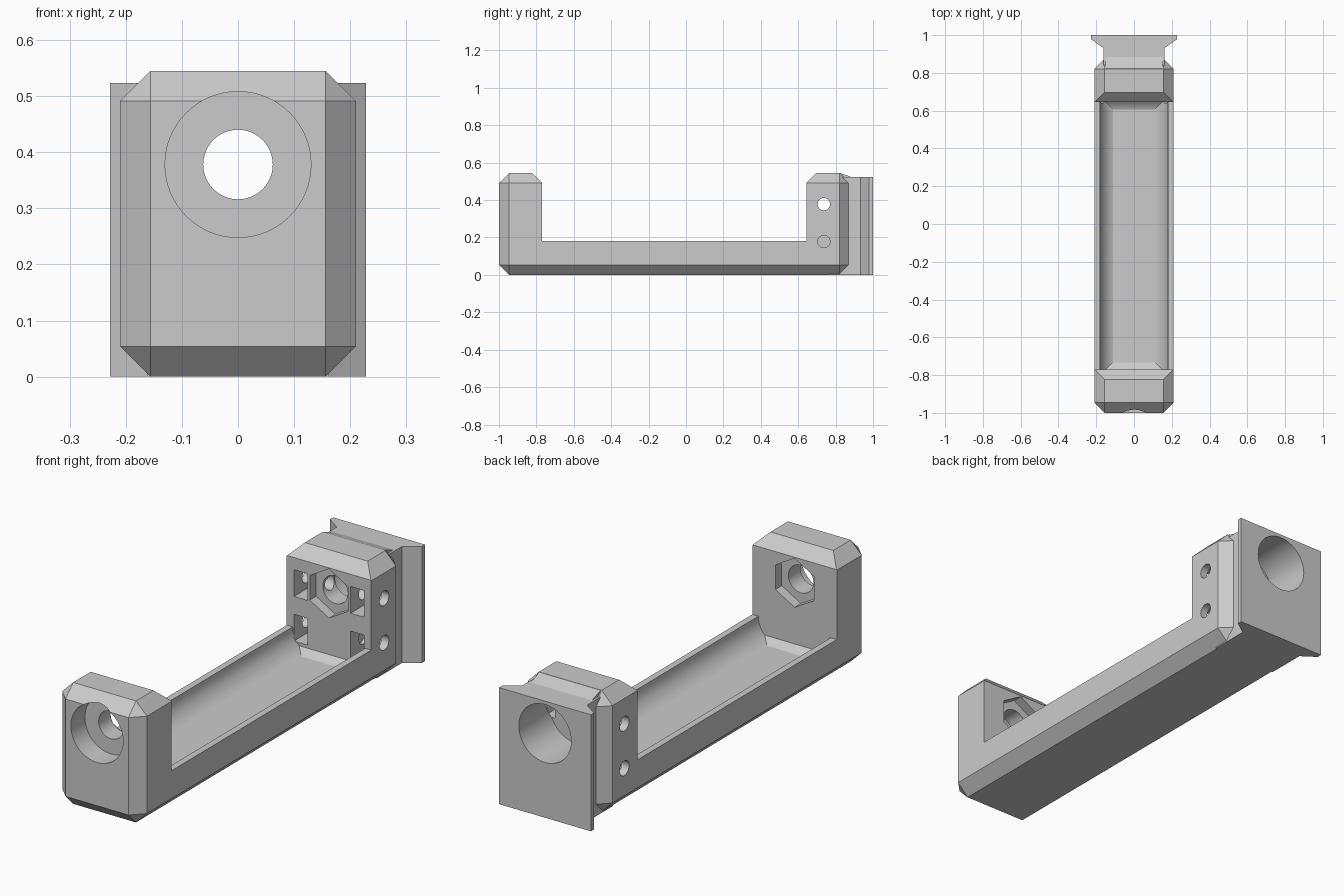
import bpy, bmesh, math
from mathutils import Vector

if "Cube" in bpy.data.objects:
    bpy.data.objects.remove(bpy.data.objects["Cube"])

grey = bpy.data.materials.new("plain grey")
grey.diffuse_color = (0.6, 0.6, 0.6, 1)
grey.use_nodes = True
grey.node_tree.nodes["Principled BSDF"].inputs["Base Color"].default_value = grey.diffuse_color


def to_object(name, bm):
    bmesh.ops.recalc_face_normals(bm, faces=bm.faces)
    mesh = bpy.data.meshes.new(name)
    bm.to_mesh(mesh)
    bm.free()
    mesh.materials.append(grey)
    ob = bpy.data.objects.new(name, mesh)
    bpy.context.collection.objects.link(ob)
    return ob


def prism(name, points, lo, hi, axis):
    """Extrude a 2D outline along an axis; outline is in the other two axes in order."""
    def place(p, d):
        v = list(p)
        v.insert(axis, d)
        return Vector(v)
    bm = bmesh.new()
    a = [bm.verts.new(place(p, lo)) for p in points]
    b = [bm.verts.new(place(p, hi)) for p in points]
    n = len(points)
    bm.faces.new(a)
    bm.faces.new(b)
    for i in range(n):
        j = (i + 1) % n
        bm.faces.new((a[i], a[j], b[j], b[i]))
    return to_object(name, bm)


def ring(u, v, r, sides, turn=0.0):
    return [(u + r * math.cos(turn + 2 * math.pi * i / sides),
             v + r * math.sin(turn + 2 * math.pi * i / sides)) for i in range(sides)]


def combine(target, tool, operation):
    mod = target.modifiers.new("shape", 'BOOLEAN')
    mod.operation, mod.solver, mod.object = operation, 'EXACT', tool
    bpy.context.view_layer.objects.active = target
    bpy.ops.object.modifier_apply(modifier=mod.name)
    bpy.data.objects.remove(tool, do_unlink=True)


Y0, Y1 = -0.77, 0.645          # inner faces of the two posts

# chamfered block for the whole handle
bm = bmesh.new()
bmesh.ops.create_cube(bm, size=1)
for v in bm.verts:
    v.co = Vector((v.co.x * 0.42, v.co.y * 1.875 - 0.0625, (v.co.z + 0.5) * 0.545))
bmesh.ops.bevel(bm, geom=bm.edges[:], offset=0.054, segments=1,
                affect='EDGES', profile=0.5)
body = to_object("handle_body", bm)

# gap between the two posts, flared at the top for the inner chamfers
combine(body, prism("gap", [(Y0, 0.18), (Y1, 0.18), (Y1, 0.493), (Y1 + 0.072, 0.565),
                            (Y1 + 0.072, 0.7), (Y0 - 0.072, 0.7), (Y0 - 0.072, 0.565),
                            (Y0, 0.493)], -0.4, 0.4, 0), 'DIFFERENCE')

# trough with curved walls that meet the floor at an angle, cut off at the posts
START = math.radians(20)
R = 0.07 / (1 - math.sin(START))
levels = []
for i in range(13):
    a = START + (math.pi / 2 - START) * i / 12
    levels.append((R * (math.sin(a) - math.sin(START)), 0.18 - R * math.cos(a)))
for d in (0.038,):             # height where the end slopes reach the posts
    levels.append((d, 0.18 - math.sqrt(R * R - (d + R * math.sin(START)) ** 2)))
levels.append((0.07, 0.25))
bm = bmesh.new()
for d, z in levels:
    for sx in (-1, 1):
        for y in (max(Y0, Y0 + 0.038 - d), min(Y1, Y1 - 0.038 + d)):
            bm.verts.new((sx * (0.11 + d), y, z))
bmesh.ops.convex_hull(bm, input=bm.verts[:])
combine(body, to_object("trough", bm), 'DIFFERENCE')

# dovetail neck and its sloped top
half = [(0.162, 0.75), (0.162, 0.932), (0.228, 0.978), (0.228, 1.0)]
combine(body, prism("dovetail", half + [(-x, y) for x, y in reversed(half)],
                    0, 0.523, 2), 'UNION')
combine(body, prism("neck_slope", [(0.78, 0.4), (0.885, 0.4), (0.885, 0.523),
                                   (0.825, 0.544), (0.78, 0.544)], -0.152, 0.152, 0), 'UNION')

# bolt holes: counterbore, through hole and hexagon nut recess in both posts
HZ = 0.378
for r, sides, y0, y1, turn in ((0.13, 64, -1.1, -0.9, 0), (0.062, 48, -1.1, -0.7, 0),
                               (0.11, 6, Y0 - 0.045, -0.7, math.pi / 6),
                               (0.13, 64, 0.777, 1.1, 0), (0.062, 48, 0.6, 0.85, 0),
                               (0.11, 6, 0.6, Y1 + 0.045, math.pi / 6)):
    combine(body, prism("bore", ring(0, HZ, r, sides, turn), y0, y1, 1), 'DIFFERENCE')

# side screw holes and nut slots in the back post
for z, inner in ((0.378, 0.0), (0.178, 0.09)):
    for s in (-1, 1):
        lo, hi = sorted((s * inner, s * 0.4))
        combine(body, prism("screw_hole", ring(0.737, z, 0.033, 32), lo, hi, 0), 'DIFFERENCE')
        lo, hi = sorted((s * 0.107, s * 0.174))
        combine(body, prism("nut_slot", [(0.64, z - 0.06), (0.768, z - 0.06), (0.802, z),
                                         (0.768, z + 0.06), (0.64, z + 0.06)],
                            lo, hi, 0), 'DIFFERENCE')

# smooth bores and trough, crisp chamfers
bpy.ops.object.select_all(action='DESELECT')
body.select_set(True)
bpy.context.view_layer.objects.active = body
bpy.ops.object.shade_smooth_by_angle(angle=math.radians(18))
